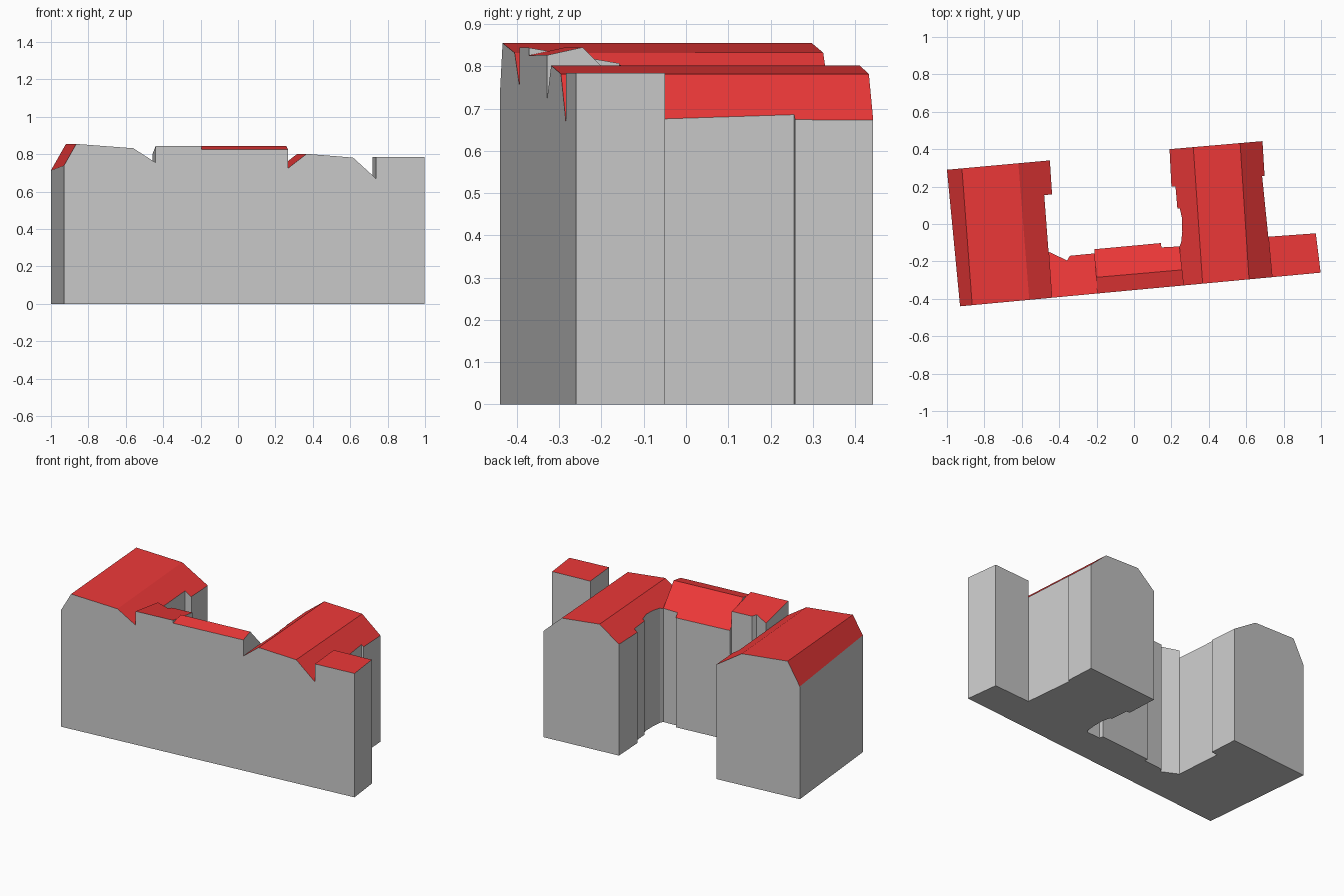
import bpy, bmesh
from mathutils import Vector

if "Cube" in bpy.data.objects:
    bpy.data.objects.remove(bpy.data.objects["Cube"])

wall_mat = bpy.data.materials.new("wall_grey")
wall_mat.diffuse_color = (0.6, 0.6, 0.6, 1)
wall_mat.use_nodes = True
wall_mat.node_tree.nodes["Principled BSDF"].inputs["Base Color"].default_value = wall_mat.diffuse_color
roof_mat = bpy.data.materials.new("roof_red")
roof_mat.diffuse_color = (0.85, 0.04, 0.04, 1)
roof_mat.use_nodes = True
roof_mat.node_tree.nodes["Principled BSDF"].inputs["Base Color"].default_value = roof_mat.diffuse_color


def front(x):
    """Point on the straight, slightly turned street facade."""
    return (x, -0.44 + 0.0933 * (x + 0.93))


def block(name, footprint, roof_planes):
    """Extrude a footprint, slice it with each roof plane and cap the cut."""
    bm = bmesh.new()
    base = bm.faces.new([bm.verts.new((x, y, 0)) for x, y in footprint])
    top = bmesh.ops.extrude_face_region(bm, geom=[base], use_keep_orig=True)
    verts = [g for g in top["geom"] if isinstance(g, bmesh.types.BMVert)]
    bmesh.ops.translate(bm, vec=(0, 0, 1.5), verts=verts)
    for pts in roof_planes:
        a, b, c = map(Vector, pts)
        n = (b - a).cross(c - a).normalized()
        if n.z < 0:
            n.negate()
        bmesh.ops.bisect_plane(bm, geom=bm.verts[:] + bm.edges[:] + bm.faces[:],
                               dist=1e-6, plane_co=a, plane_no=n, clear_outer=True)
        rim = [e for e in bm.edges if e.is_boundary]
        cap = bmesh.ops.edgeloop_fill(bm, edges=rim)
        for f in cap["faces"]:
            f.material_index = 1
    bmesh.ops.recalc_face_normals(bm, faces=bm.faces[:])
    mesh = bpy.data.meshes.new(name)
    bm.to_mesh(mesh)
    bm.free()
    mesh.materials.append(wall_mat)
    mesh.materials.append(roof_mat)
    bpy.context.collection.objects.link(bpy.data.objects.new(name, mesh))


def wing_planes(f1, b1, z1, f2, b2, z2, eave_l, eave_r):
    """Three roof planes from two long break lines and two eave points."""
    p1, q1 = (*f1, z1), (*b1, z1)
    p2, q2 = (*f2, z2), (*b2, z2)
    return [(p1, q1, p2), (p1, q1, eave_l), (p2, q2, eave_r)]


# Left wing
block("left_wing",
      [front(-0.93), front(-0.44), (-0.457, -0.148), (-0.48, 0.155),
       (-0.438, 0.158), (-0.45, 0.34), (-1.0, 0.29)],
      wing_planes(front(-0.865), (-0.92, 0.297), 0.855,
                  front(-0.56), (-0.618, 0.325), 0.832,
                  (*front(-0.93), 0.74), (*front(-0.44), 0.755)))

# Right wing with the rounded inner corner
block("right_wing",
      [front(0.267), front(0.738), (0.718, -0.068), (0.685, 0.256),
       (0.698, 0.258), (0.687, 0.443), (0.19, 0.4), (0.2, 0.2), (0.222, 0.2),
       (0.232, 0.083), (0.245, 0.083), (0.257, 0.03), (0.258, -0.04),
       (0.252, -0.1), (0.243, -0.12)],
      wing_planes(front(0.367), (0.317, 0.411), 0.802,
                  front(0.615), (0.567, 0.433), 0.782,
                  (*front(0.267), 0.725), (*front(0.738), 0.67)))

# Low monopitch link next to the left wing
block("left_link",
      [front(-0.44), front(-0.195), (-0.21, -0.157), (-0.343, -0.17),
       (-0.358, -0.195), (-0.457, -0.148)],
      [((*front(-0.44), 0.844), (*front(-0.195), 0.844), (-0.21, -0.157, 0.807))])

# Gabled middle section
ridge_l, ridge_r = (-0.2, -0.285, 0.845), (0.258, -0.245, 0.845)
block("middle_section",
      [front(-0.195), front(0.267), (0.243, -0.12), (0.147, -0.125),
       (0.143, -0.102), (-0.212, -0.135)],
      [(ridge_l, ridge_r, (*front(-0.195), 0.826)),
       (ridge_l, ridge_r, (-0.212, -0.135, 0.695))])

# Flat roofed annex on the right
block("right_annex",
      [front(0.738), front(0.998), (0.972, -0.05), (0.718, -0.068)],
      [((0, 0, 0.784), (1, 0, 0.784), (0, 1, 0.784))])
